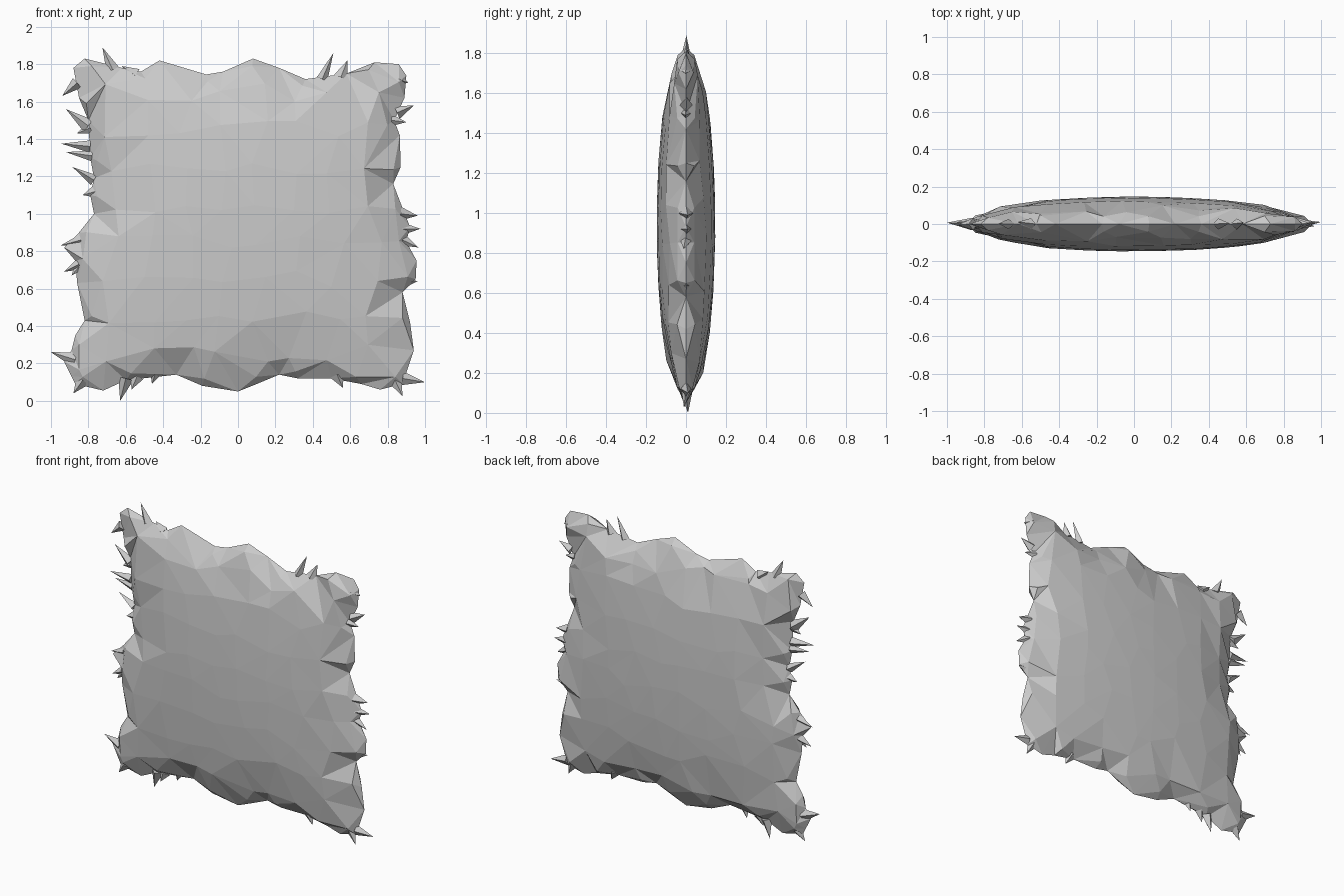
import bpy, random
from mathutils import Vector
from mathutils.geometry import delaunay_2d_cdt

if "Cube" in bpy.data.objects:
    bpy.data.objects.remove(bpy.data.objects["Cube"])

random.seed(4)
CENTRE = Vector((0.02, 0.94))

# Wavy seam outline, front view (x, z), counter-clockwise, one list per side
bottom = [(-.87, .09), (-.72, .055), (-.6, .11), (-.33, .14), (-.19, .08), (0, .05), (.1, .09),
          (.22, .14), (.32, .12), (.5, .12), (.66, .09), (.76, .06), (.88, .09)]
right = [(.94, .27), (.92, .42), (.88, .58), (.95, .65), (.955, .75), (.9, .85), (.92, .93), (.88, 1.03),
         (.83, 1.16), (.87, 1.25), (.865, 1.42), (.835, 1.5), (.89, 1.62), (.9, 1.74), (.86, 1.8)]
top = [(.73, 1.81), (.58, 1.75), (.36, 1.72), (.22, 1.78), (.08, 1.83), (-.08, 1.76), (-.17, 1.745),
       (-.42, 1.82), (-.52, 1.76), (-.62, 1.78), (-.82, 1.83)]
left = [(-.88, 1.78), (-.85, 1.62), (-.8, 1.5), (-.79, 1.3), (-.77, 1.19), (-.79, 1.1), (-.77, 1),
        (-.85, .9), (-.93, .82), (-.87, .75), (-.86, .63), (-.82, .43), (-.87, .35), (-.89, .27),
        (-.93, .21), (-.89, .13)]
outline = [Vector(p) for p in bottom + right + top + left]

# Frayed tufts: tip x, tip z, root x, root z
tufts = [(-.94, 1.63, -.86, 1.7), (-.92, 1.56, -.8, 1.47), (-.86, 1.43, -.79, 1.46),
         (-.945, 1.375, -.79, 1.36), (-.92, 1.33, -.78, 1.31), (-.885, 1.25, -.77, 1.18),
         (-.83, 1.1, -.76, 1.12), (-.95, .83, -.84, .86), (-.93, .69, -.85, .73), (-.89, .67, -.84, .73),
         (-1, .26, -.87, .22), (-.88, .04, -.83, .11), (-.725, 1.89, -.67, 1.77),
         (-.62, 1.79, -.55, 1.74), (.51, 1.86, .45, 1.72), (.585, 1.82, .55, 1.73),
         (.91, 1.7, .86, 1.72), (.94, 1.58, .85, 1.54), (.9, 1.49, .82, 1.5), (.96, .99, .87, 1),
         (.975, .92, .88, .92), (.965, .82, .88, .86), (.96, .64, .88, .63), (1, .1, .88, .12),
         (.88, .025, .84, .11), (-.63, 0, -.6, .12), (-.57, .06, -.54, .13),
         (-.46, .09, -.44, .15), (.56, .07, .53, .14)]


def make_object(name, verts, faces):
    mesh = bpy.data.meshes.new(name)
    mesh.from_pydata(verts, [], faces)
    mesh.update()
    obj = bpy.data.objects.new(name, mesh)
    bpy.context.collection.objects.link(obj)
    return obj


def puff(p):
    """Half thickness of the cushion at a front-view point."""
    d = min((p - q).length for q in outline)
    u, v = p.x / .97, (p.y - .94) / .92
    full = .147 * max(0, (1 - u * u) * (1 - v * v)) ** .5
    return max(.012, min(full, .025 + .42 * d))


def half(side):
    """One irregularly faceted face of the cushion (side = -1 front, 1 back)."""
    n = len(outline)
    pts = list(outline)
    pts += [CENTRE + (p - CENTRE) * .955 for p in outline[::2]]
    for i in range(8):
        for j in range(8):
            x, z = -.68 + i * .2, .25 + j * .2
            pts.append(Vector((x + random.uniform(-.05, .05), z + random.uniform(-.05, .05))))
    edges = [(i, (i + 1) % n) for i in range(n)]
    v2, _, faces, _, _, _ = delaunay_2d_cdt(pts, edges, [], 1, 1e-5)
    verts = [(p.x, 0 if min((p - q).length for q in outline) < 1e-4 else side * puff(p), p.y)
             for p in v2]
    return verts, [f if side < 0 else f[::-1] for f in faces]


# Cushion: front and back faces joined along the seam
fv, ff = half(-1)
bv, bf = half(1)
cushion = make_object("cushion", fv + bv, ff + [[i + len(fv) for i in f] for f in bf])
weld = cushion.modifiers.new("seam", 'WELD')
weld.merge_threshold = .0005

# Frayed edge: thin four-sided spikes rooted in the seam
verts, faces = [], []
for tx, tz, rx, rz in tufts:
    tip, root = Vector((tx, 0, tz)), Vector((rx, 0, rz))
    along = (tip - root).normalized()
    across = Vector((-along.z, 0, along.x)) * random.uniform(.028, .042)
    depth = Vector((0, random.uniform(.02, .035), 0))
    tip.y = random.uniform(-.012, .012)
    b = len(verts)
    verts += [root + across, root + depth, root - across, root - depth, tip]
    faces += [(b + k, b + (k + 1) % 4, b + 4) for k in range(4)] + [(b + 3, b + 2, b + 1, b)]
make_object("frayed_edge", verts, faces)
